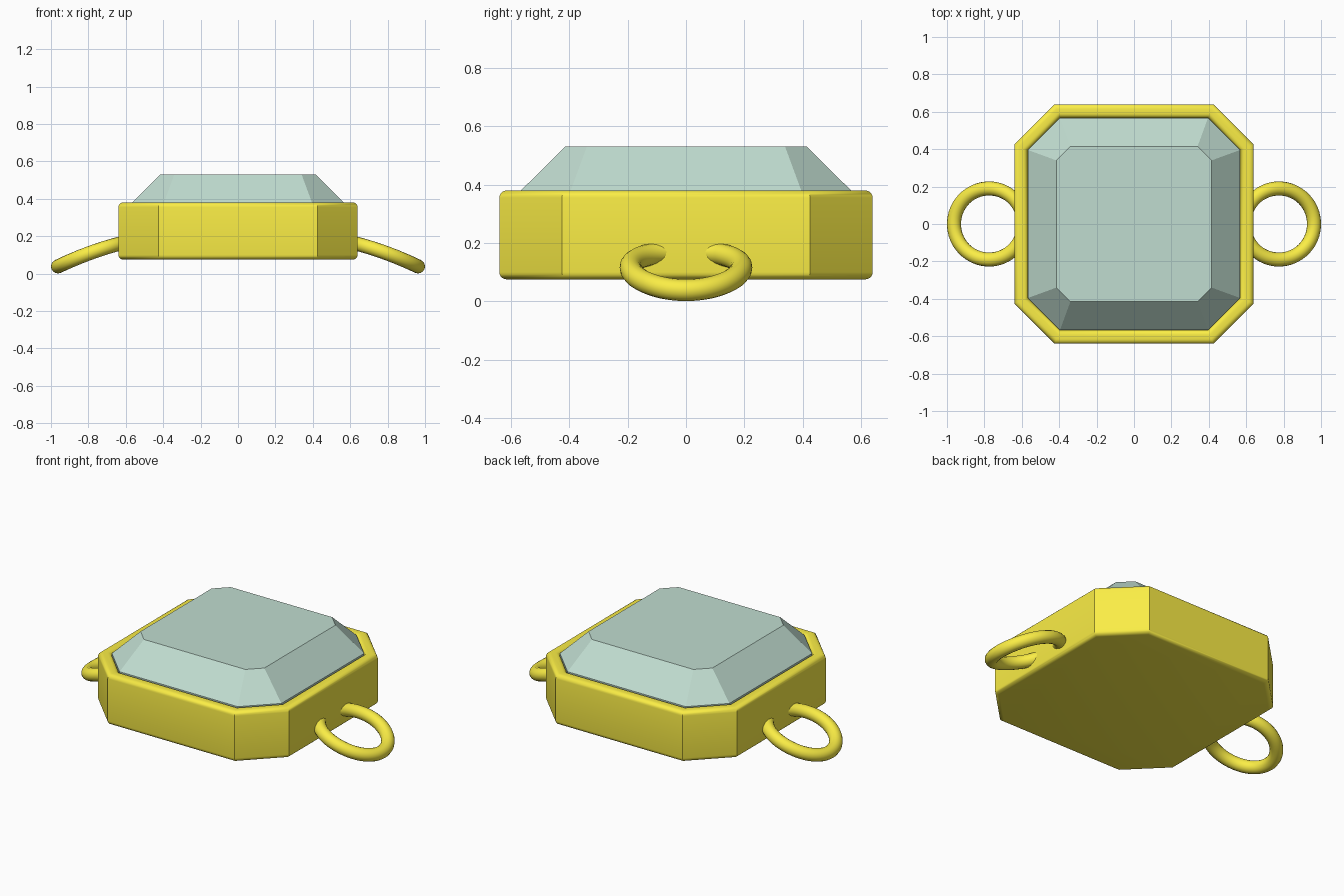
import bpy, bmesh, math

if "Cube" in bpy.data.objects:
    bpy.data.objects.remove(bpy.data.objects["Cube"])

def material(name, color):
    m = bpy.data.materials.new(name)
    m.diffuse_color = (*color, 1)
    m.use_nodes = True
    m.node_tree.nodes["Principled BSDF"].inputs["Base Color"].default_value = m.diffuse_color
    return m

gold = material("gold", (0.96, 0.85, 0.06))
green = material("green_stone", (0.53, 0.72, 0.63))

def octagon(h, c, z):
    # square of half width h whose straight sides have half length c
    return [(c, -h, z), (h, -c, z), (h, c, z), (c, h, z),
            (-c, h, z), (-h, c, z), (-h, -c, z), (-c, -h, z)]

def loft(name, rings, mat):
    bm = bmesh.new()
    loops = [[bm.verts.new(p) for p in r] for r in rings]
    for a, b in zip(loops, loops[1:]):
        for i in range(8):
            j = (i + 1) % 8
            bm.faces.new((a[i], a[j], b[j], b[i]))
    bm.faces.new(loops[0][::-1])
    bm.faces.new(loops[-1])
    me = bpy.data.meshes.new(name)
    bm.to_mesh(me)
    bm.free()
    me.materials.append(mat)
    ob = bpy.data.objects.new(name, me)
    bpy.context.collection.objects.link(ob)
    return ob

def smooth(ob):
    bpy.ops.object.select_all(action='DESELECT')
    ob.select_set(True)
    bpy.context.view_layer.objects.active = ob
    bpy.ops.object.shade_smooth_by_angle(angle=math.radians(35))

def arc(d, z, r, start, end, n=5):
    # quarter round in (inset, height) space
    return [(d + r * math.cos(t), z + r * math.sin(t)) for t in
            (math.radians(start + (end - start) * i / n) for i in range(n + 1))]

# Setting: octagonal tray with rounded rim and shallow recess
H, C, R = 0.64, 0.425, 0.025
profile = (arc(R, 0.075 + R, R, 270, 180) + arc(R, 0.38 - R, R, 180, 90)
           + arc(0.072 - R, 0.38 - R, R, 90, 0) + [(0.072, 0.33)])
k = math.tan(math.radians(22.5))
setting = loft("setting", [octagon(H - d, C - d * k, z) for d, z in profile], gold)
smooth(setting)

# Faceted stone seated in the recess
loft("stone", [octagon(0.568, 0.396, 0.331), octagon(0.568, 0.396, 0.378),
               octagon(0.415, 0.34, 0.53)], green)

# Side loops: slightly bent rings drooping outwards, mirrored
cu = bpy.data.curves.new("side_loops", 'CURVE')
cu.dimensions = '3D'
cu.bevel_depth = 0.0375
cu.bevel_resolution = 6
N = 64
sp = cu.splines.new('POLY')
sp.points.add(N - 1)
sp.use_cyclic_u = True
for i, p in enumerate(sp.points):
    t = math.tau * i / N
    dx = 0.1875 * math.cos(t)
    p.co = (0.775 + dx, 0.19 * math.sin(t), 0.116 - 0.355 * dx - 0.32 * dx * dx, 1)
loops = bpy.data.objects.new("side_loops", cu)
bpy.context.collection.objects.link(loops)
loops.select_set(True)
bpy.context.view_layer.objects.active = loops
bpy.ops.object.select_all(action='DESELECT')
loops.select_set(True)
bpy.ops.object.convert(target='MESH')
loops = bpy.context.view_layer.objects.active
loops.data.materials.clear()
loops.data.materials.append(gold)
smooth(loops)
loops.modifiers.new("mirror", 'MIRROR')
